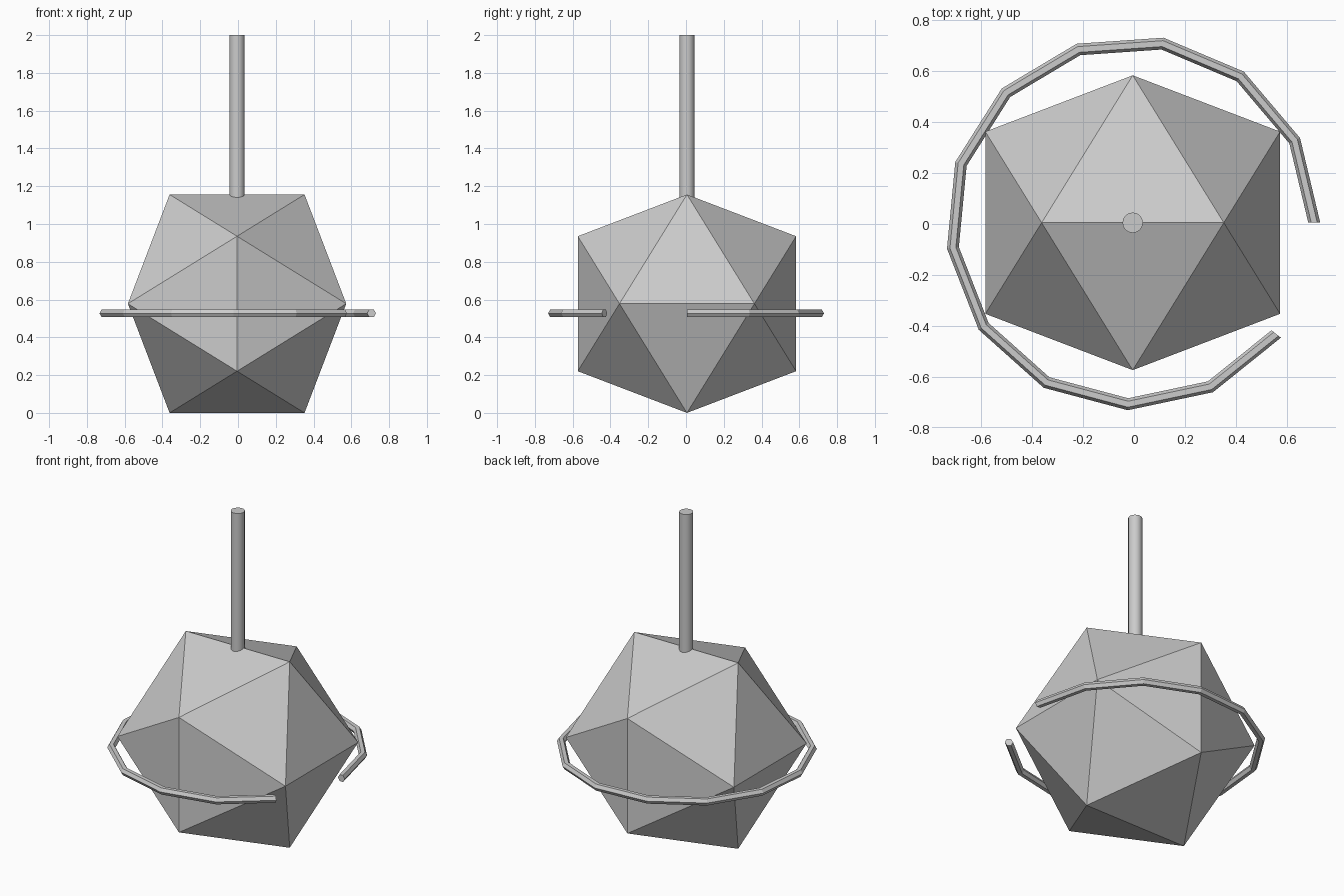
import bpy, bmesh
from math import cos, sin, pi, radians

if "Cube" in bpy.data.objects:
    bpy.data.objects.remove(bpy.data.objects["Cube"])

CX, CY = -0.005, 0.005      # shared axis of all parts


def finish(name, bm):
    bmesh.ops.recalc_face_normals(bm, faces=bm.faces[:])
    me = bpy.data.meshes.new(name)
    bm.to_mesh(me)
    bm.free()
    ob = bpy.data.objects.new(name, me)
    bpy.context.collection.objects.link(ob)
    return ob


# Icosahedron body: three crossed golden rectangles, wrapped by a hull
b = 0.578
a = b / ((1 + 5 ** 0.5) / 2)
bm = bmesh.new()
for s in (-1, 1):
    for t in (-1, 1):
        for x, y, z in ((s * a, 0, t * b), (0, s * b, t * a), (s * b, t * a, 0)):
            bm.verts.new((x + CX, y + CY, z + b))
bmesh.ops.convex_hull(bm, input=bm.verts[:])
finish("body", bm)

# Open ring: hexagonal tube swept through 12 straight steps, capped ends
R, r, Z, STEPS, SIDES = 0.712, 0.0235, 0.527, 12, 6
ARC = radians(322.2)
bm = bmesh.new()
loops = []
for i in range(STEPS + 1):
    t = ARC * i / STEPS
    loop = []
    for j in range(SIDES):
        p = 2 * pi * j / SIDES
        d = R + r * cos(p)
        loop.append(bm.verts.new((CX + d * cos(t), CY + d * sin(t), Z + r * sin(p))))
    loops.append(loop)
for l0, l1 in zip(loops, loops[1:]):
    for j in range(SIDES):
        k = (j + 1) % SIDES
        bm.faces.new((l0[j], l0[k], l1[k], l1[j]))
bm.faces.new(loops[0])
bm.faces.new(loops[-1])
finish("ring", bm)

# Upright stem, sunk slightly into the top of the body
bottom, top = 1.12, 2.0
bpy.ops.mesh.primitive_cylinder_add(vertices=16, radius=0.04, depth=top - bottom,
                                    location=(CX, CY, (top + bottom) / 2))
bpy.context.object.name = "stem"
bpy.ops.object.shade_smooth_by_angle(angle=radians(30))
